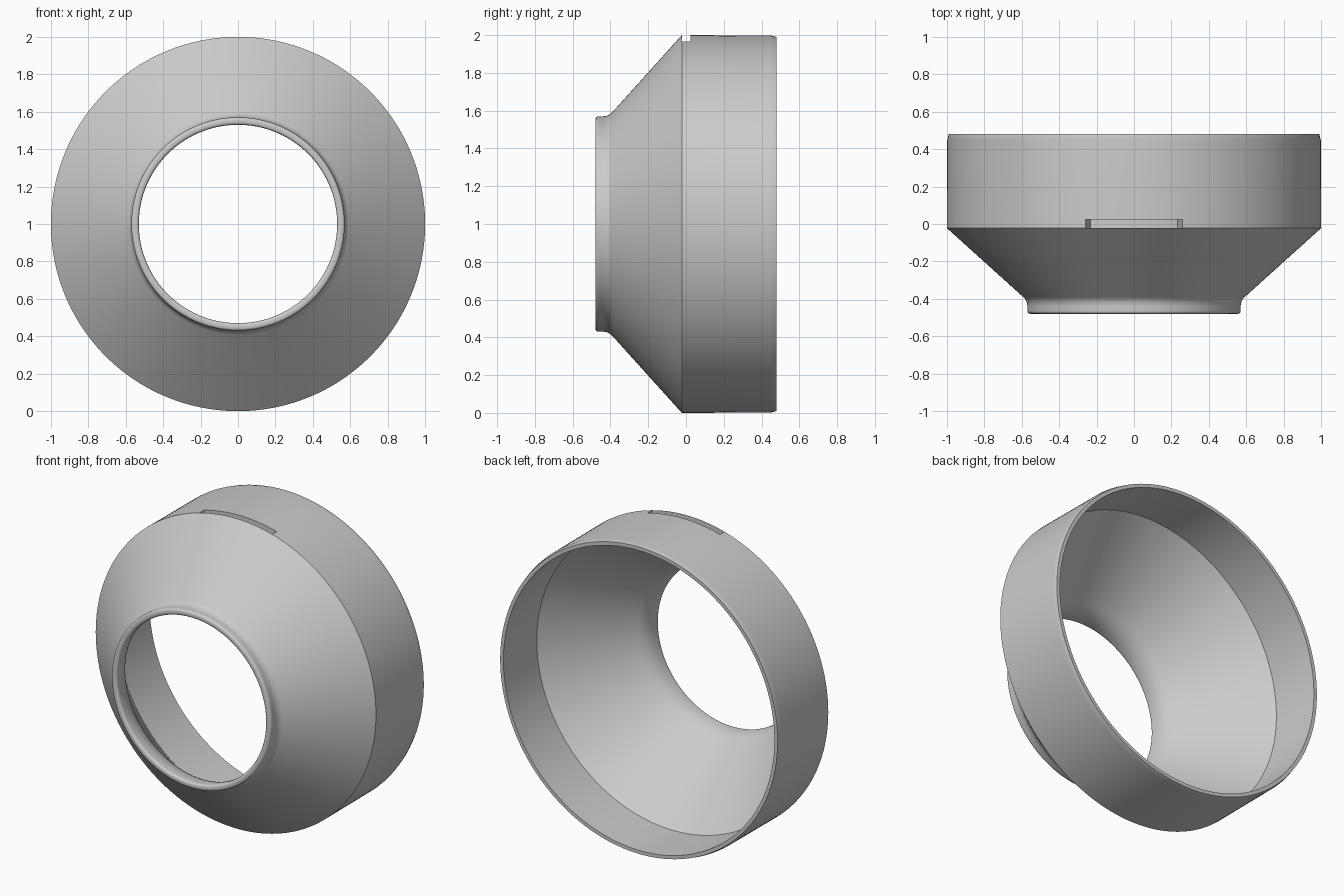
import bpy, bmesh, math
from mathutils import Vector

if "Cube" in bpy.data.objects:
    bpy.data.objects.remove(bpy.data.objects["Cube"])

SEGMENTS = 192

grey = bpy.data.materials.new("plain_grey")
grey.use_nodes = True
colour = (0.6, 0.6, 0.6, 1)
grey.diffuse_color = colour
grey.node_tree.nodes["Principled BSDF"].inputs["Base Color"].default_value = colour


def rounded(corners, steps=6):
    """Closed profile from (y, radius, rounding) corners."""
    points = []
    for i, (y, r, size) in enumerate(corners):
        here = Vector((y, r))
        if not size:
            points.append(here)
            continue
        before = Vector(corners[i - 1][:2])
        after = Vector(corners[(i + 1) % len(corners)][:2])
        a = here + (before - here).normalized() * size
        b = here + (after - here).normalized() * size
        for k in range(steps + 1):
            t = k / steps
            points.append(a * (1 - t) ** 2 + here * 2 * t * (1 - t) + b * t ** 2)
    return points


def lathe(name, profile, start=0.0, sweep=math.tau, steps=SEGMENTS):
    """Turn a closed profile about the front-to-back axis; cap partial turns."""
    full = sweep >= math.tau - 1e-6
    bm = bmesh.new()
    rings = []
    for i in range(steps if full else steps + 1):
        a = start + sweep * i / steps
        rings.append([bm.verts.new((r * math.sin(a), y, 1 + r * math.cos(a)))
                      for y, r in profile])
    n = len(profile)
    for i in range(steps):
        p, q = rings[i], rings[(i + 1) % len(rings)]
        for j in range(n):
            k = (j + 1) % n
            bm.faces.new((p[j], p[k], q[k], q[j]))
    if not full:
        bm.faces.new(rings[0])
        bm.faces.new(rings[-1])
    bmesh.ops.recalc_face_normals(bm, faces=bm.faces)
    mesh = bpy.data.meshes.new(name)
    bm.to_mesh(mesh)
    bm.free()
    mesh.materials.append(grey)
    obj = bpy.data.objects.new(name, mesh)
    bpy.context.collection.objects.link(obj)
    return obj


# Hollow reducer: lip, cone and sleeve outside; sleeve, funnel and bore inside
body = lathe("reducer_body", rounded([
    (-0.48, 0.57, 0.018),
    (-0.41, 0.57, 0.03),
    (-0.022, 1.0, 0),
    (0.45, 0.998, 0),
    (0.48, 0.99, 0),
    (0.48, 0.967, 0),
    (0.14, 0.967, 0),
    (-0.385, 0.53, 0.07),
    (-0.48, 0.53, 0.018),
]))

# Blind groove across the top, just behind the cone
half = math.radians(15)
cutter = lathe("groove_cutter",
               [(-0.021, 0.9), (-0.021, 1.1), (0.024, 1.1), (0.024, 0.9)],
               -half, 2 * half, 16)
cutter.hide_render = True

groove = body.modifiers.new("groove", "BOOLEAN")
groove.operation = "DIFFERENCE"
groove.solver = "EXACT"
groove.object = cutter

bpy.ops.object.select_all(action="DESELECT")
body.select_set(True)
bpy.context.view_layer.objects.active = body
bpy.ops.object.modifier_apply(modifier=groove.name)
bpy.data.objects.remove(cutter)
bpy.ops.object.shade_smooth_by_angle(angle=math.radians(30))

# Keep the long cone and sleeve faces evenly shaded beside the small roundings
weighted = body.modifiers.new("even_shading", "WEIGHTED_NORMAL")
weighted.keep_sharp = True
